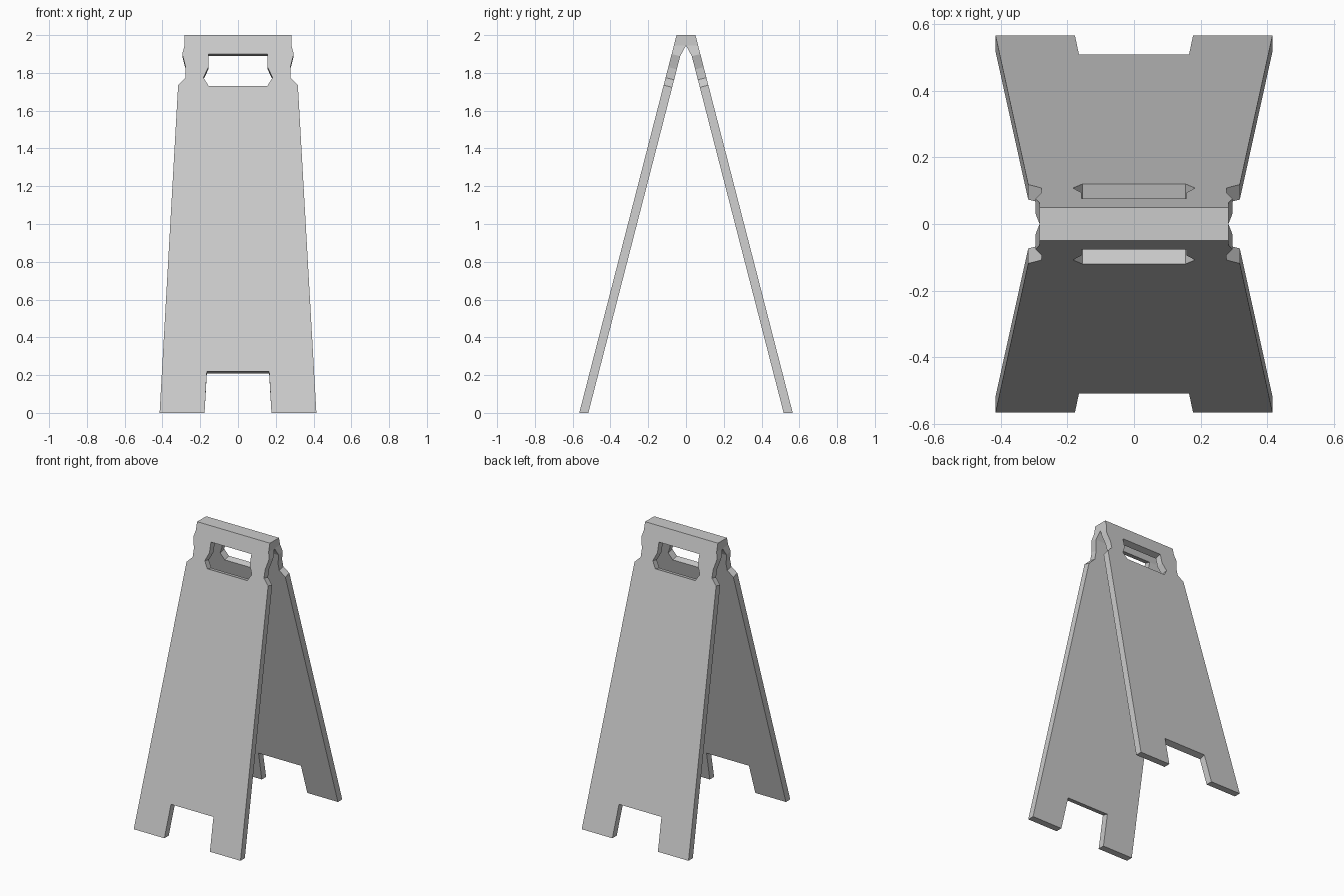
import bpy, bmesh
from mathutils import Vector

if "Cube" in bpy.data.objects:
    bpy.data.objects.remove(bpy.data.objects["Cube"])

SLOPE, FOOT_Y = 0.2575, 0.565      # lean of a panel and its outer foot position
INWARD = Vector((0, -0.045, -0.0116))  # thickness, square to the panel

# Right half outlines as (x, z), measured on the outer face
side = [(0.177, 0), (0.415, 0), (0.317, 1.735), (0.277, 1.775), (0.277, 1.83),
        (0.295, 1.90), (0.283, 1.945), (0.283, 2.0)]
foot_notch = [(0.165, 0.22)]
hole = [(0.155, 1.73), (0.183, 1.775), (0.157, 1.83), (0.157, 1.90)]


def mirrored(points):
    return points + [(-x, z) for x, z in reversed(points)]


def add_loop(bm, points):
    verts = [bm.verts.new((x, FOOT_Y - SLOPE * z, z)) for x, z in points]
    for a, b in zip(verts, verts[1:] + verts[:1]):
        bm.edges.new((a, b))


bm = bmesh.new()

# Outer face of one leaning panel, with the carrying hole
add_loop(bm, mirrored(foot_notch + side))
add_loop(bm, mirrored(hole))
bmesh.ops.triangle_fill(bm, use_beauty=True, use_dissolve=False, edges=bm.edges[:])

# Crease rows where the inside bends into the top bar
for z in (1.90, 1.945):
    bmesh.ops.bisect_plane(bm, geom=bm.verts[:] + bm.edges[:] + bm.faces[:], dist=1e-4,
                           plane_co=(0, 0, z), plane_no=(0, 0, 1))

# Thickness: feet cut level, top reaching the centre line
ret = bmesh.ops.extrude_face_region(bm, geom=bm.faces[:])
for v in [g for g in ret["geom"] if isinstance(g, bmesh.types.BMVert)]:
    if v.co.z < 1e-4:
        v.co.y -= 0.048
    elif v.co.z > 1.94:
        v.co.y = 0
    else:
        v.co += INWARD

# Open the centre seam and mirror to make the second panel
seam = [f for f in bm.faces if all(abs(v.co.y) < 1e-5 for v in f.verts)]
bmesh.ops.delete(bm, geom=seam, context='FACES')
copy = bmesh.ops.duplicate(bm, geom=bm.verts[:] + bm.edges[:] + bm.faces[:])["geom"]
for g in copy:
    if isinstance(g, bmesh.types.BMVert):
        g.co.y *= -1
bmesh.ops.remove_doubles(bm, verts=bm.verts[:], dist=1e-4)
bmesh.ops.dissolve_limit(bm, angle_limit=0.01, verts=bm.verts[:], edges=bm.edges[:])
bmesh.ops.recalc_face_normals(bm, faces=bm.faces[:])

mesh = bpy.data.meshes.new("folding_floor_sign")
bm.to_mesh(mesh)
bm.free()
sign = bpy.data.objects.new("folding_floor_sign", mesh)
bpy.context.collection.objects.link(sign)
